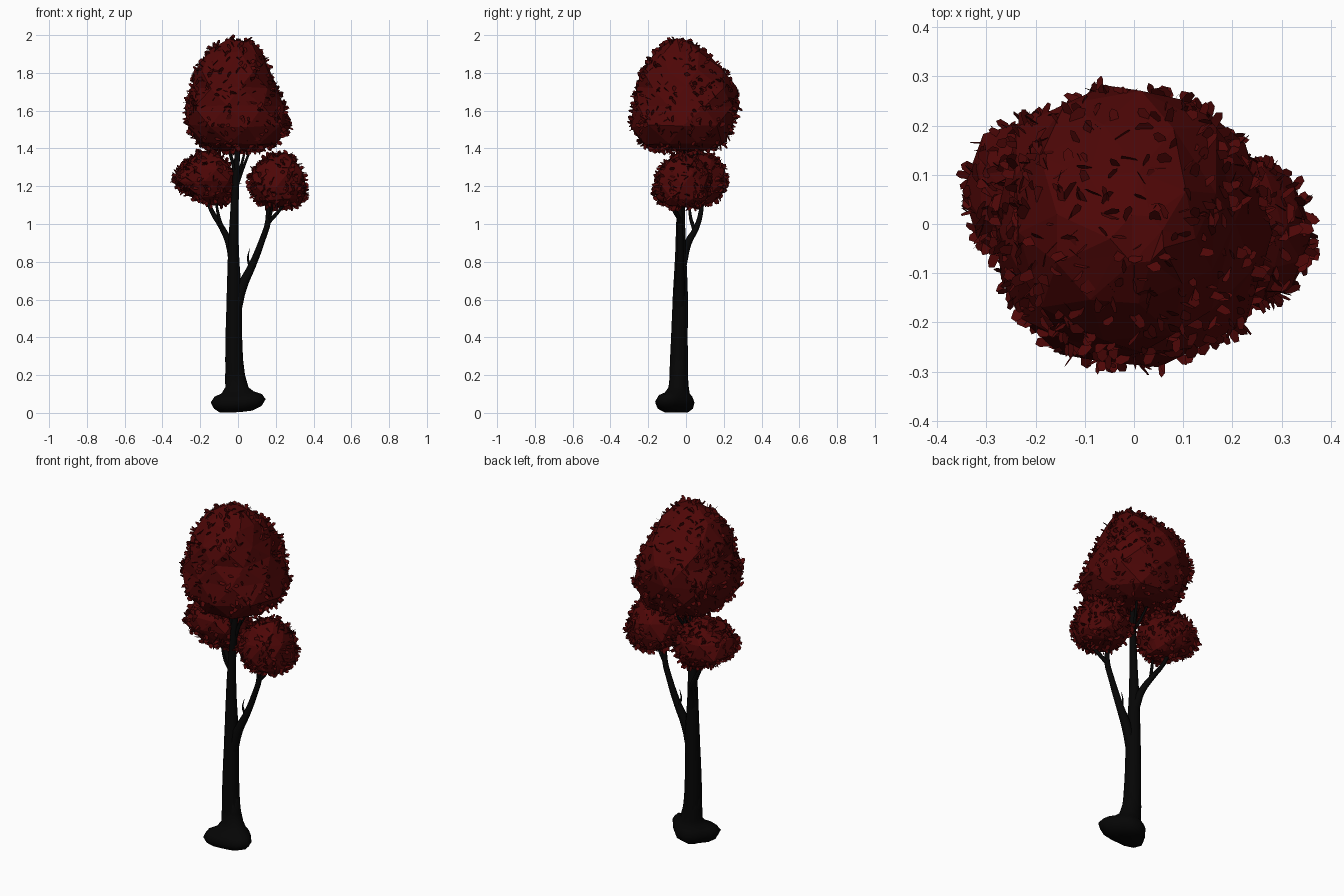
import bpy, bmesh, math, random
from mathutils import Vector

random.seed(7)
cube = bpy.data.objects.get("Cube")
if cube:
    bpy.data.objects.remove(cube, do_unlink=True)


def material(name, colour):
    m = bpy.data.materials.new(name)
    m.use_nodes = True
    m.diffuse_color = colour
    m.node_tree.nodes["Principled BSDF"].inputs["Base Color"].default_value = colour
    m.node_tree.nodes["Principled BSDF"].inputs["Roughness"].default_value = 0.9
    return m


RED = material("dark red foliage", (0.075, 0.002, 0.002, 1))
BARK = material("black bark", (0.0015, 0.0015, 0.0015, 1))


def finish(name, bm, mat, smooth):
    mesh = bpy.data.meshes.new(name)
    bm.to_mesh(mesh)
    bm.free()
    mesh.materials.append(mat)
    mesh.polygons.foreach_set("use_smooth", [smooth] * len(mesh.polygons))
    obj = bpy.data.objects.new(name, mesh)
    bpy.context.collection.objects.link(obj)


def loft(rings):
    """Skin equal rings of points and close both ends."""
    bm = bmesh.new()
    loops = [[bm.verts.new(p) for p in ring] for ring in rings]
    n = len(loops[0])
    for a, b in zip(loops, loops[1:]):
        for i in range(n):
            j = (i + 1) % n
            bm.faces.new((a[i], a[j], b[j], b[i]))
    for loop, flip in ((loops[0], -1), (loops[-1], 1)):
        bm.faces.new(loop[::flip])
    return bm


def limb(name, points, sides=8):
    """Tapered tube through (x, y, z, radius) points."""
    curve = bpy.data.curves.new(name, "CURVE")
    curve.dimensions = "3D"
    curve.bevel_depth = 1
    curve.bevel_resolution = sides // 2 - 2
    curve.resolution_u = 3
    curve.use_fill_caps = True
    spline = curve.splines.new("BEZIER")
    spline.bezier_points.add(len(points) - 1)
    for bp, p in zip(spline.bezier_points, points):
        bp.co, bp.radius = p[:3], p[3]
        bp.handle_left_type = bp.handle_right_type = "AUTO"
    temp = bpy.data.objects.new(name + "_path", curve)
    bpy.context.collection.objects.link(temp)
    bpy.context.view_layer.update()
    mesh = bpy.data.meshes.new_from_object(temp.evaluated_get(bpy.context.evaluated_depsgraph_get()))
    bpy.data.objects.remove(temp, do_unlink=True)
    bm = bmesh.new()
    bm.from_mesh(mesh)
    bpy.data.meshes.remove(mesh)
    finish(name, bm, BARK, True)


def crown(name, levels, leaf_count, sides):
    """Faceted, slightly boxy clump from (z, x min, x max, y min, y max) levels, with leaves."""
    rings = []
    for k, (z, x0, x1, y0, y1) in enumerate(levels):
        ring = []
        for i in range(sides):
            a = math.tau * (i + 0.5 * (k % 2)) / sides
            r = random.uniform(0.97, 1.05) + 0.04 * (1 - math.cos(4 * a))
            ring.append(((x0 + x1) / 2 + r * math.cos(a) * (x1 - x0) / 2,
                         (y0 + y1) / 2 + r * math.sin(a) * (y1 - y0) / 2,
                         z + random.uniform(-0.01, 0.01)))
        rings.append(ring)
    bm = loft(rings)
    bmesh.ops.triangulate(bm, faces=bm.faces[:])
    bm.normal_update()
    spots = [(f.calc_area(), [v.co.copy() for v in f.verts], f.normal.copy()) for f in bm.faces]
    finish(name, bm, RED, False)

    # Leaf shards scattered evenly over the clump
    leaves = bmesh.new()
    for _, pts, normal in random.choices(spots, [s[0] for s in spots], k=leaf_count):
        u, v = sorted((random.random(), random.random()))
        pos = pts[0] * u + pts[1] * (v - u) + pts[2] * (1 - v)
        wild = Vector([random.gauss(0, 1) for _ in range(3)])
        tip = (normal * 0.7 + wild * 0.6).normalized()
        side = tip.cross(Vector([random.gauss(0, 1) for _ in range(3)])).normalized()
        length, width = random.uniform(0.02, 0.031), random.uniform(0.01, 0.016)
        shape = ((-0.5, 0.3), (0.6, 0.9), (1, 0.6), (0.9, -0.4), (0.2, -1), (-0.4, -0.6))
        leaves.faces.new([leaves.verts.new(pos + tip * a * length + side * b * width)
                          for a, b in shape])
    finish(name + "_leaves", leaves, RED, False)


# Root flare, a three-cornered foot blending into the trunk
foot = []
for z, rx, ry, cx, cy, lobe in ((0.003, 0.08, 0.06, -0.01, -0.06, 0.2), (0.022, 0.118, 0.092, 0, -0.07, 0.17),
                                (0.055, 0.138, 0.104, 0.002, -0.073, 0.15), (0.085, 0.12, 0.09, 0.002, -0.068, 0.14),
                                (0.103, 0.085, 0.068, 0, -0.053, 0.08), (0.135, 0.062, 0.054, -0.006, -0.04, 0.02),
                                (0.2, 0.053, 0.048, -0.016, -0.038, 0), (0.32, 0.043, 0.04, -0.021, -0.037, 0)):
    ring = []
    for i in range(15):
        a = math.tau * i / 15
        r = 1 + lobe * math.cos(3 * (a - math.pi / 2))
        x = cx + r * rx * math.cos(a)
        tilt = max(x, 0) * 0.12 if z < 0.12 else 0
        ring.append((x, cy + r * ry * math.sin(a), z + tilt))
    foot.append(ring)
finish("root_flare", loft(foot), BARK, True)

# Trunk and main boughs
limb("trunk", [(-0.01, -0.038, 0.1, 0.05), (-0.018, -0.038, 0.22, 0.049), (-0.022, -0.035, 0.4, 0.044),
               (-0.02, -0.03, 0.62, 0.04), (-0.024, -0.028, 0.85, 0.029), (-0.02, -0.028, 1.05, 0.022),
               (-0.01, -0.022, 1.25, 0.018), (0, -0.015, 1.45, 0.011)], 12)
limb("left_bough", [(-0.012, -0.034, 0.54, 0.03), (0.022, -0.034, 0.67, 0.027), (0.075, -0.03, 0.78, 0.02),
                    (0.13, -0.03, 0.92, 0.016), (0.16, -0.032, 1.02, 0.015), (0.15, -0.03, 1.15, 0.008)])
limb("right_bough", [(-0.022, -0.022, 0.79, 0.027), (-0.047, 0.01, 0.9, 0.02), (-0.085, 0.055, 0.98, 0.015),
                     (-0.14, 0.08, 1.07, 0.012), (-0.18, 0.09, 1.18, 0.007)])

# Smaller forks and twigs
forks = {
    "left_fork_outer": [(0.16, -0.03, 1.01, 0.013), (0.2, -0.045, 1.05, 0.01), (0.25, -0.07, 1.11, 0.006)],
    "left_fork_front": [(0.16, -0.03, 1.02, 0.01), (0.175, -0.06, 1.06, 0.008), (0.18, -0.09, 1.13, 0.005)],
    "right_fork_inner": [(-0.08, 0.045, 0.97, 0.012), (-0.1, 0.025, 1.03, 0.009), (-0.12, 0.015, 1.14, 0.005)],
    "bough_twig": [(0.045, -0.03, 0.72, 0.01), (0.06, -0.025, 0.78, 0.008),
                   (0.052, -0.03, 0.82, 0.005), (0.062, -0.03, 0.87, 0.001)],
}
for name, points in forks.items():
    limb(name, points, 6)
for i, (x, y) in enumerate(((0.09, -0.03), (-0.07, -0.04), (0.05, 0.09), (-0.06, 0.07))):
    limb(f"crown_fork_{i + 1}", [(-0.008, -0.02, 1.2 + 0.02 * i, 0.011),
                                 (x * 0.4, y * 0.5 - 0.01, 1.32, 0.008), (x, y, 1.45, 0.005)], 6)

# Foliage clumps
crown("top_crown", [(1.395, -0.12, 0.11, -0.15, 0.13), (1.43, -0.22, 0.21, -0.23, 0.2),
                    (1.52, -0.275, 0.275, -0.28, 0.245), (1.62, -0.275, 0.255, -0.272, 0.275),
                    (1.72, -0.25, 0.2, -0.262, 0.272), (1.81, -0.225, 0.17, -0.24, 0.205),
                    (1.91, -0.155, 0.125, -0.165, 0.105), (1.975, -0.05, 0.06, -0.08, 0.02)], 680, 9)
crown("right_crown", [(1.11, -0.16, -0.05, 0.01, 0.13), (1.15, -0.26, -0.035, -0.04, 0.19),
                      (1.22, -0.345, -0.01, -0.085, 0.218), (1.29, -0.315, -0.025, -0.075, 0.205),
                      (1.345, -0.255, -0.075, -0.035, 0.155), (1.38, -0.2, -0.13, 0.02, 0.1)], 340, 8)
crown("left_crown", [(1.095, 0.16, 0.32, -0.1, 0.05), (1.13, 0.09, 0.352, -0.155, 0.11),
                     (1.2, 0.053, 0.356, -0.168, 0.13), (1.27, 0.073, 0.34, -0.155, 0.12),
                     (1.325, 0.13, 0.305, -0.11, 0.08), (1.365, 0.18, 0.255, -0.05, 0.02)], 340, 8)
